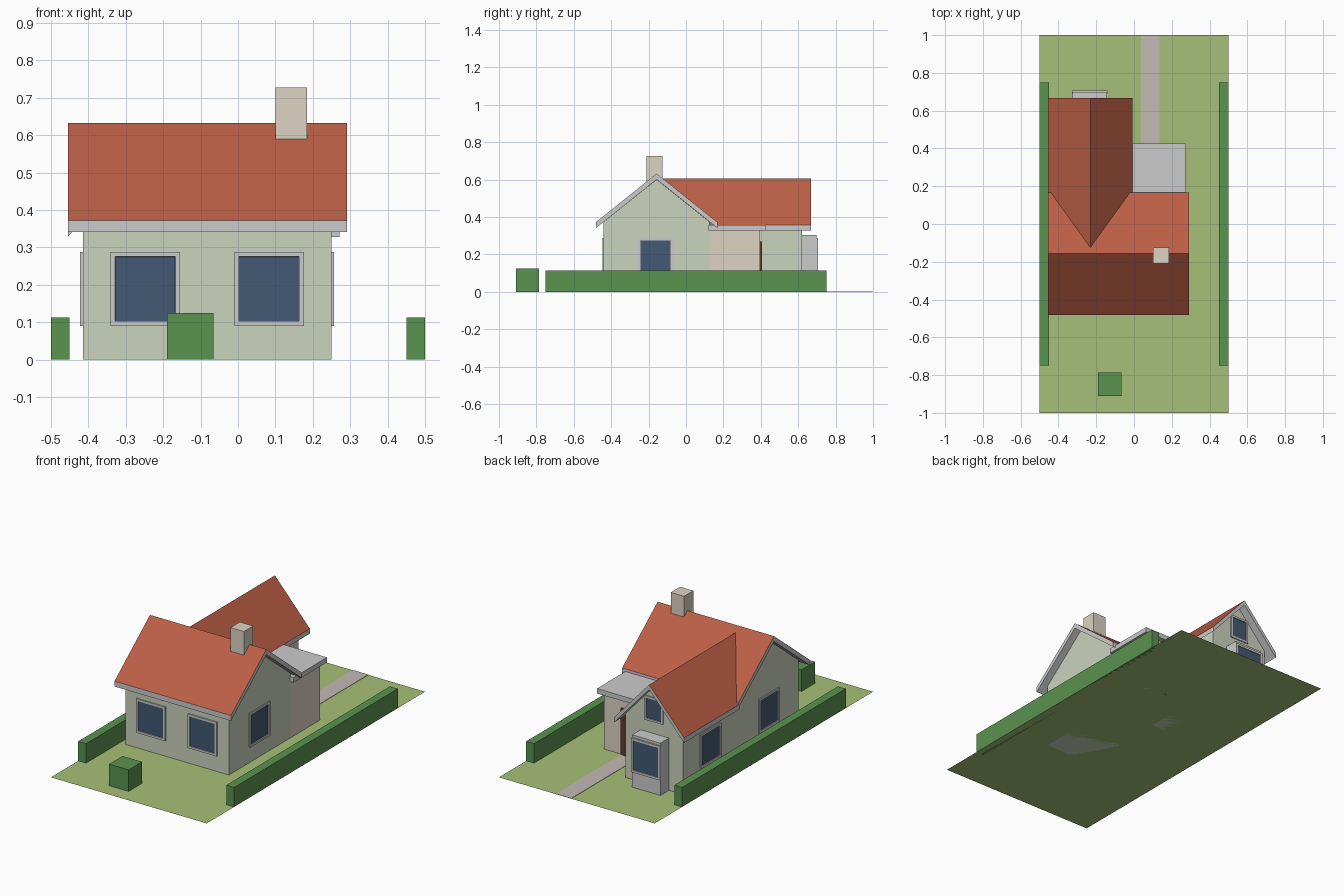
import bpy, bmesh
from math import pi
from mathutils import Matrix, Vector

if "Cube" in bpy.data.objects:
    bpy.data.objects.remove(bpy.data.objects["Cube"])


def mat(name, rgb):
    lin = [(c / 255 / 12.92) if c < 11 else ((c / 255 + 0.055) / 1.055) ** 2.4 for c in rgb]
    m = bpy.data.materials.new(name)
    m.diffuse_color = (*lin, 1)
    m.use_nodes = True
    m.node_tree.nodes["Principled BSDF"].inputs["Base Color"].default_value = m.diffuse_color
    return m


WALL = mat("wall_green", (203, 211, 190))
STONE = mat("beige", (221, 211, 195))
TRIM = mat("trim", (224, 224, 220))
TILE = mat("roof_tile", (188, 95, 70))
GLASS = mat("glass", (66, 90, 115))
DOOR = mat("door_brown", (94, 60, 42))
LEAF = mat("hedge_green", (90, 147, 79))
LAWN = mat("lawn", (166, 192, 120))
PAVE = mat("paving", (194, 186, 180))


def finish(name, bm, *mats):
    me = bpy.data.meshes.new(name)
    bm.to_mesh(me)
    bm.free()
    for m in mats:
        me.materials.append(m)
    ob = bpy.data.objects.new(name, me)
    bpy.context.collection.objects.link(ob)
    return ob


def box(name, x, y, z, m):
    bm = bmesh.new()
    size = Matrix.Diagonal((x[1] - x[0], y[1] - y[0], z[1] - z[0], 1))
    mid = Matrix.Translation((sum(x) / 2, sum(y) / 2, sum(z) / 2))
    bmesh.ops.create_cube(bm, size=1, matrix=mid @ size)
    return finish(name, bm, m)


def loft(name, ring_a, ring_b, *mats):
    """Solid between two matching rings; upward faces take the last material."""
    bm = bmesh.new()
    a = [bm.verts.new(p) for p in ring_a]
    b = [bm.verts.new(p) for p in ring_b]
    n = len(a)
    bm.faces.new(a)
    bm.faces.new(b[::-1])
    for i in range(n):
        j = (i + 1) % n
        bm.faces.new((a[j], a[i], b[i], b[j]))
    bmesh.ops.recalc_face_normals(bm, faces=bm.faces)
    for f in bm.faces:
        f.material_index = len(mats) - 1 if f.normal.z > 0.3 else 0
    return finish(name, bm, *mats)


def window(name, loc, w, h, turn, rim=0.018):
    """Raised frame with sunken glass; faces -y before turning."""
    bm = bmesh.new()
    bmesh.ops.create_cube(bm, size=1, matrix=Matrix.Diagonal((w, 0.014, h, 1)))
    bmesh.ops.recalc_face_normals(bm, faces=bm.faces)
    pane = min(bm.faces, key=lambda f: f.calc_center_median().y)
    bmesh.ops.inset_individual(bm, faces=[pane], thickness=rim)
    bmesh.ops.inset_individual(bm, faces=[pane], thickness=0.0005, depth=-0.005)
    pane.material_index = 1
    bm.transform(Matrix.Translation(loc) @ Matrix.Rotation(turn, 4, 'Z'))
    return finish(name, bm, TRIM, GLASS)


# Plot: lawn, path, hedges and bush
bm = bmesh.new()
bmesh.ops.create_grid(bm, x_segments=1, y_segments=1, size=1, matrix=Matrix.Diagonal((0.5, 1, 1, 1)))
finish("lawn", bm, LAWN)
box("path", (0.036, 0.136), (0.40, 1.0), (0, 0.002), PAVE)
for side, x in (("left", (-0.5, -0.45)), ("right", (0.45, 0.5))):
    box(f"hedge_{side}", x, (-0.75, 0.75), (0, 0.113), LEAF)
box("bush", (-0.19, -0.065), (-0.91, -0.787), (0, 0.125), LEAF)

# Main house: gabled walls and roof running along x
RY = -0.157
walls = [(-0.44, 0), (0.125, 0), (0.125, 0.374), (RY, 0.60), (-0.44, 0.374)]
loft("main_walls", [(-0.415, y, z) for y, z in walls], [(0.25, y, z) for y, z in walls], WALL)
roof = [(-0.482, 0.372), (RY, 0.632), (0.168, 0.372), (0.168, 0.341), (RY, 0.601), (-0.482, 0.341)]
loft("main_roof", [(-0.455, y, z) for y, z in roof], [(0.292, y, z) for y, z in roof], TRIM, TILE)

# Rear wing: gabled walls and roof along y, mitred into the main roof
RX = -0.231
wing = [(RX - 0.184, 0), (RX + 0.184, 0), (RX + 0.184, 0.376), (RX, 0.58), (RX - 0.184, 0.376)]
loft("wing_walls", [(x, 0.1, z) for x, z in wing], [(x, 0.62, z) for x, z in wing], WALL)
wroof = [(-0.224, 0.357), (0, 0.606), (0.224, 0.357), (0.224, 0.328), (0, 0.577), (-0.224, 0.328)]
loft("wing_roof", [(RX + x, -0.128 + abs(x) * 1.29, z) for x, z in wroof],
     [(RX + x, 0.668, z) for x, z in wroof], TRIM, TILE)

# Porch with flat roof and door
box("porch_walls", (-0.06, 0.25), (0.12, 0.395), (0, 0.33), STONE)
box("porch_roof", (-0.03, 0.272), (0.12, 0.427), (0.328, 0.357), TRIM)
box("door", (0.036, 0.136), (0.39, 0.405), (0, 0.27), DOOR)

# Chimney
box("chimney", (0.1, 0.185), (-0.21, -0.125), (0.5, 0.727), STONE)

# Bay at the end of the wing
box("bay", (-0.325, -0.143), (0.61, 0.698), (0, 0.303), TRIM)

# Windows
W, H, Z = 0.186, 0.198, 0.189
window("front_window_left", (-0.248, -0.44, Z), W, H, 0)
window("front_window_right", (0.083, -0.44, Z), W, H, 0)
window("side_window_right", (0.25, -0.163, Z), W, H, pi / 2)
window("side_window_left", (-0.415, -0.163, Z), W, H, -pi / 2)
window("wing_window_left", (-0.415, 0.37, Z), W, H, -pi / 2)
window("bay_window", (-0.234, 0.699, Z), W, H, pi)
window("gable_window", (RX, 0.62, 0.443), 0.12, 0.14, pi, 0.016)
